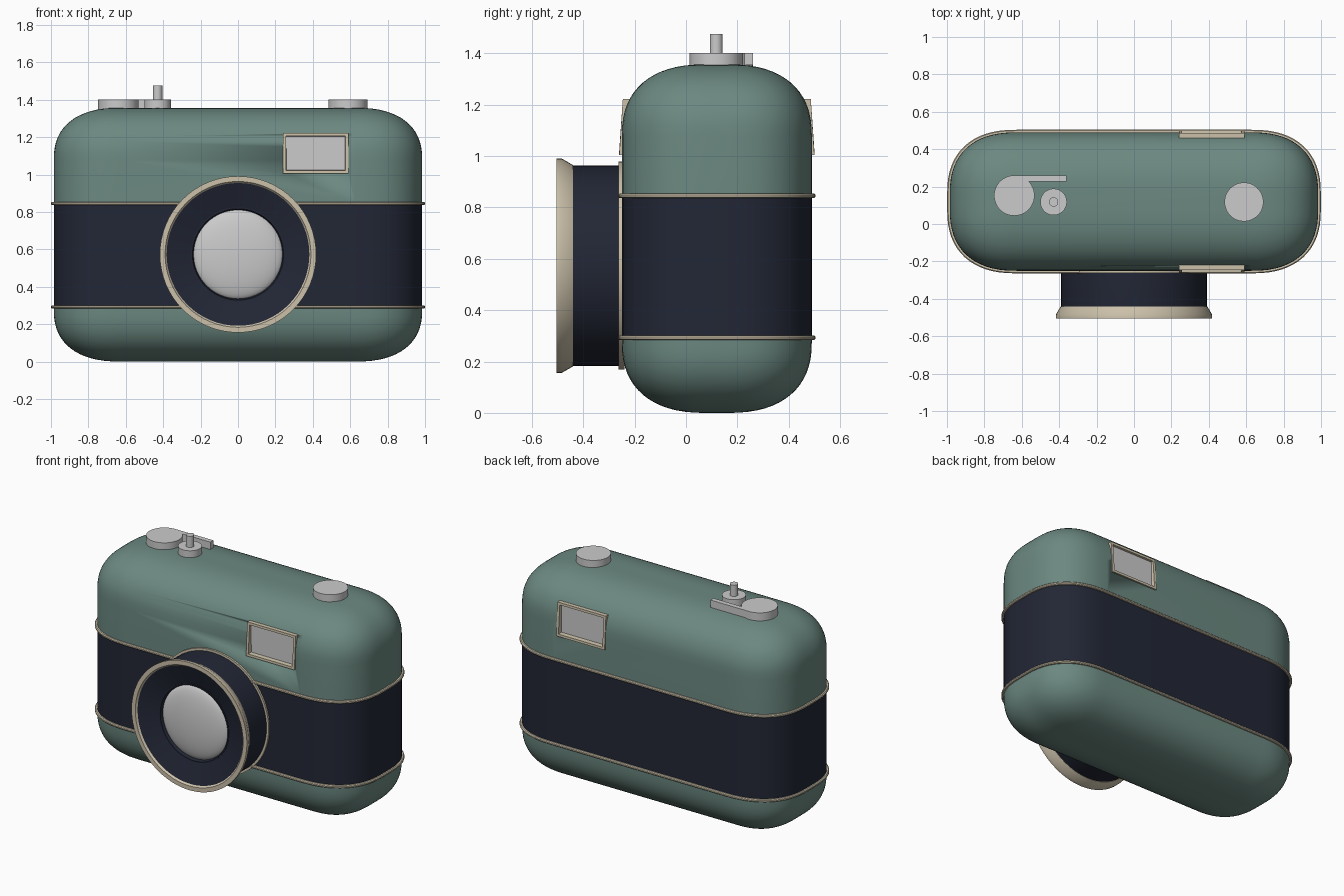
import bpy, bmesh
from math import sin, cos, pi, radians

if "Cube" in bpy.data.objects:
    bpy.data.objects.remove(bpy.data.objects["Cube"])


def material(name, rgb):
    m = bpy.data.materials.new(name)
    m.diffuse_color = (*rgb, 1)
    m.use_nodes = True
    m.node_tree.nodes["Principled BSDF"].inputs["Base Color"].default_value = m.diffuse_color
    return m


GREEN = material("green_paint", (0.15, 0.25, 0.22))
NAVY = material("navy_leather", (0.016, 0.02, 0.036))
CREAM = material("cream_trim", (0.60, 0.53, 0.40))
CY = 0.12                                   # depth centre of the body
CORE = (0.625, 0.04)                        # centre of the rounded corners
RAD = (0.36, 0.33)                          # corner radii in x and y


def finish(bm, name, mats=(), angle=35):
    bmesh.ops.recalc_face_normals(bm, faces=bm.faces)
    me = bpy.data.meshes.new(name)
    bm.to_mesh(me)
    bm.free()
    ob = bpy.data.objects.new(name, me)
    bpy.context.collection.objects.link(ob)
    for m in mats:
        me.materials.append(m)
    bpy.ops.object.select_all(action='DESELECT')
    ob.select_set(True)
    bpy.context.view_layer.objects.active = ob
    bpy.ops.object.shade_smooth_by_angle(angle=radians(angle))
    return ob


def loft(rings, closed=False, caps=True):
    bm = bmesh.new()
    vs = [[bm.verts.new(p) for p in r] for r in rings]
    pairs = list(zip(vs, vs[1:])) + ([(vs[-1], vs[0])] if closed else [])
    for a, b in pairs:
        for i in range(len(a)):
            j = (i + 1) % len(a)
            bm.faces.new((a[i], a[j], b[j], b[i]))
    if caps and not closed:
        bm.faces.new(vs[0])
        bm.faces.new(vs[-1])
    return bm


def power(v, n):
    return (1 if v >= 0 else -1) * abs(v) ** (2 / n)


def outline(z, k=1.0, out=0.0, steps=16, n=2.4):
    """Rounded-rectangle ring of the body at height z."""
    pts = []
    for q, (sx, sy) in enumerate([(1, 1), (-1, 1), (-1, -1), (1, -1)]):
        for i in range(steps + 1):
            t = pi / 2 * (q + i / steps)
            c, s = cos(t), sin(t)
            c = 0 if abs(c) < 1e-9 else c
            s = 0 if abs(s) < 1e-9 else s
            pts.append((sx * CORE[0] + (RAD[0] * k + out) * power(c, n),
                        CY + sy * CORE[1] + (RAD[1] * k + out) * power(s, n), z))
    return pts


def turned(name, profile, mat, closed=False, seg=64, cz=0.573):
    """Lathe (radius, y) points around the lens axis."""
    rings = [[(r * cos(2 * pi * i / seg), y, cz + r * sin(2 * pi * i / seg))
              for i in range(seg)] for r, y in profile]
    return finish(loft(rings, closed), name, [mat] if mat else [])


def box(name, x, y, z, mats=()):
    bm = bmesh.new()
    bmesh.ops.create_cube(bm, size=1)
    for v in bm.verts:
        v.co = [(a[0] + a[1]) / 2 + c * (a[1] - a[0]) for a, c in zip((x, y, z), v.co)]
    return finish(bm, name, mats)


def dial(name, x, y, r, z0, z1):
    bm = bmesh.new()
    bmesh.ops.create_cone(bm, cap_ends=True, segments=48, radius1=r, radius2=r, depth=z1 - z0)
    bmesh.ops.translate(bm, verts=bm.verts, vec=(x, y, (z0 + z1) / 2))
    return finish(bm, name)


# Body: superelliptic shell with a dark wrap between the trim bands
B, H, N = 0.28, 1.357, 2.4
arc = [(power(cos(a), N), power(sin(a), N)) for a in [pi / 2 * i / 16 for i in range(16)]]
arc.append((0.04, 1.0))
levels = [(B * (1 - s), k) for k, s in reversed(arc)]
levels += [(0.292, 1), (0.845, 1)] + [(H - B * (1 - s), k) for k, s in arc]
bm = loft([outline(z, k) for z, k in levels])
for f in bm.faces:
    if 0.30 < f.calc_center_median().z < 0.84:
        f.material_index = 1
body = finish(bm, "body", [GREEN, NAVY])

# Trim bands around the body
for name, z in (("lower_band", 0.292), ("upper_band", 0.845)):
    rings = [outline(z + dz, 1, o) for o, dz in
             ((-0.01, -0.009), (0.009, -0.009), (0.014, -0.004),
              (0.014, 0.004), (0.009, 0.009), (-0.01, 0.009))]
    finish(loft(rings, closed=True), name, [CREAM])

# Lens: base ring, barrel with inner funnel, flared rim, glass dome
turned("lens_base_ring", [(0.37, -0.24), (0.405, -0.24), (0.405, -0.262), (0.37, -0.262)],
       CREAM, closed=True)
turned("lens_barrel", [(0.39, -0.24), (0.39, -0.445), (0.385, -0.495), (0.25, -0.452),
                       (0.25, -0.40)], NAVY)
turned("lens_rim", [(0.38, -0.44), (0.392, -0.44), (0.418, -0.485), (0.418, -0.505),
                    (0.39, -0.505), (0.38, -0.492)], CREAM, closed=True)
turned("glass_ring", [(0.235, -0.43), (0.252, -0.43), (0.252, -0.456), (0.244, -0.456)],
       NAVY, closed=True)
dome = [(0.24 * cos(a), -0.43 - 0.05 * sin(a)) for a in [pi / 2 * i / 12 for i in range(12)]]
turned("lens_glass", [(0.24, -0.40)] + dome + [(0.004, -0.48)], None)

# Viewfinder windows, front and back: recess, frame and pane
X0, X1, Z0, Z1 = 0.24, 0.59, 1.005, 1.222
for side, s in (("front", -1), ("back", 1)):
    def dep(d):
        return CY + s * d
    cutter = box(side + "_window_cutter", (X0 + .008, X1 - .008),
                 sorted((dep(0.335), dep(0.5))), (Z0 + .008, Z1 - .008))
    cutter.hide_render = True
    cutter.hide_viewport = False
    mod = body.modifiers.new(side + "_recess", 'BOOLEAN')
    mod.object, mod.operation, mod.solver = cutter, 'DIFFERENCE', 'EXACT'
    bpy.context.view_layer.objects.active = body
    bpy.ops.object.modifier_apply(modifier=mod.name)
    bpy.data.objects.remove(cutter)

    def rect(inset, low, high):
        a, b, c, d = X0 + inset, X1 - inset, Z0 + inset, Z1 - inset
        return [(a, dep(low), c), (b, dep(low), c), (b, dep(high), d), (a, dep(high), d)]
    finish(loft([rect(0, 0.34, 0.33), rect(0, 0.38, 0.366), rect(0.016, 0.38, 0.366),
                 rect(0.02, 0.34, 0.33)], closed=True), side + "_window_frame", [CREAM])
    box(side + "_window_pane", (X0 + .01, X1 - .01), sorted((dep(0.33), dep(0.352))),
        (Z0 + .01, Z1 - .01))

# Top controls
dial("wind_dial", -0.64, 0.152, 0.108, 1.34, 1.402)
box("wind_lever", (-0.64, -0.36), (0.228, 0.26), (1.354, 1.402))
dial("shutter_collar", -0.43, 0.118, 0.071, 1.34, 1.402)
dial("shutter_button", -0.43, 0.118, 0.025, 1.39, 1.475)
dial("rewind_dial", 0.588, 0.118, 0.104, 1.34, 1.402)
